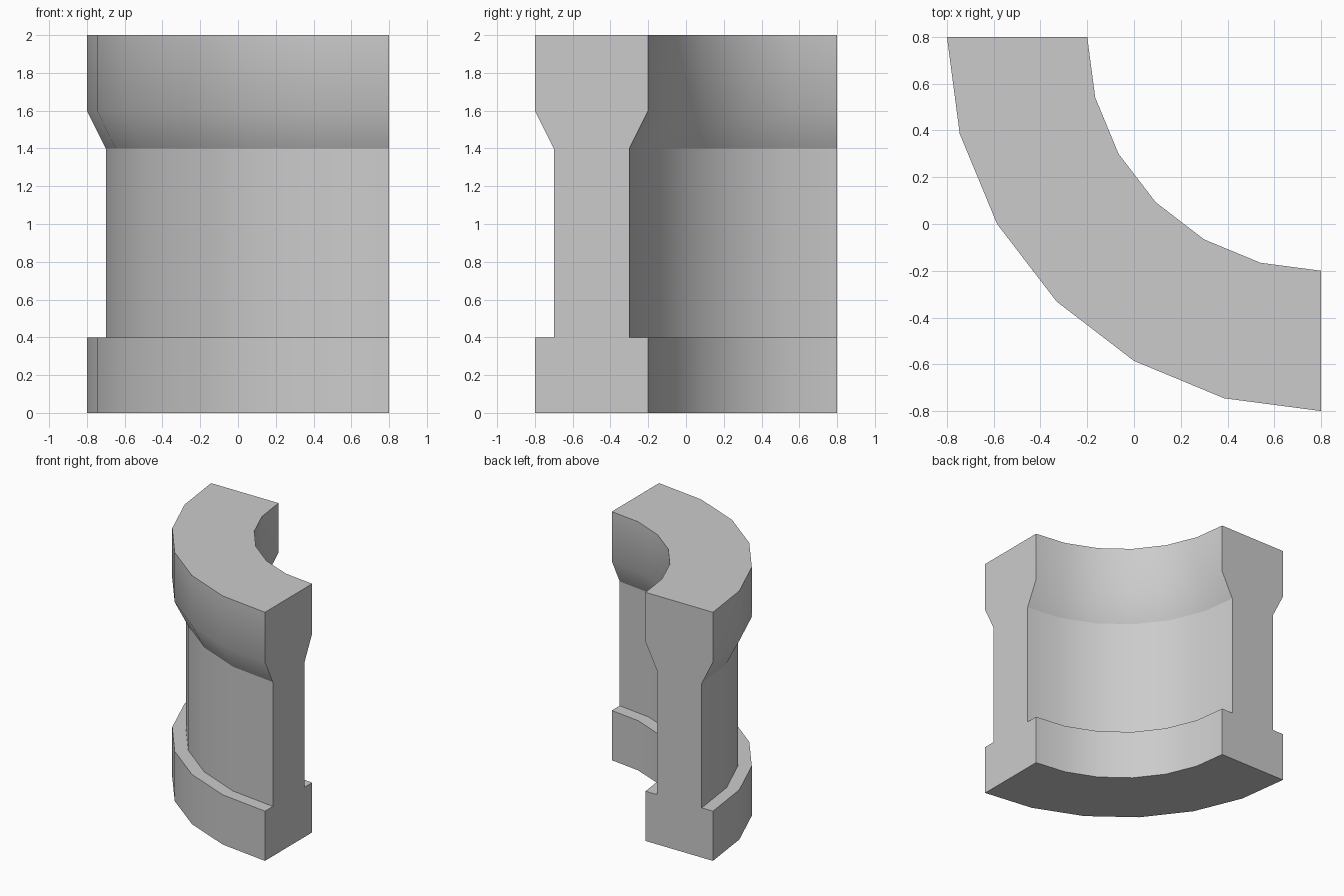
import bpy, bmesh, math

if "Cube" in bpy.data.objects:
    bpy.data.objects.remove(bpy.data.objects["Cube"])

# Quarter-ring wall: cross-section (radius, height) swept around a corner
CENTRE, STEPS = 0.8, 6
half = [(0.3, 0), (0.3, 0.4), (0.2, 0.4), (0.2, 1.4), (0.3, 1.6), (0.3, 2)]
profile = [(1.3 + w, z) for w, z in half] + [(1.3 - w, z) for w, z in reversed(half)]

bm = bmesh.new()
rings = []
for i in range(STEPS + 1):
    a = math.pi + math.radians(90) * i / STEPS
    rings.append([bm.verts.new((CENTRE + r * math.cos(a), CENTRE + r * math.sin(a), z))
                  for r, z in profile])

# Swept sides and flat end caps
n = len(profile)
for a, b in zip(rings, rings[1:]):
    for j in range(n):
        k = (j + 1) % n
        bm.faces.new((a[j], a[k], b[k], b[j]))
bm.faces.new(rings[0])
bm.faces.new(rings[-1])
bmesh.ops.recalc_face_normals(bm, faces=bm.faces)

mesh = bpy.data.meshes.new("curved_wall")
bm.to_mesh(mesh)
bm.free()
wall = bpy.data.objects.new("curved_wall", mesh)
bpy.context.collection.objects.link(wall)
bpy.context.view_layer.objects.active = wall
wall.select_set(True)
bpy.ops.object.shade_smooth_by_angle(angle=math.radians(30))

# Crisp crease under the flared top, soft bend above it
for e in mesh.edges:
    if all(abs(mesh.vertices[v].co.z - 1.4) < 1e-4 for v in e.vertices):
        e.use_edge_sharp = True
